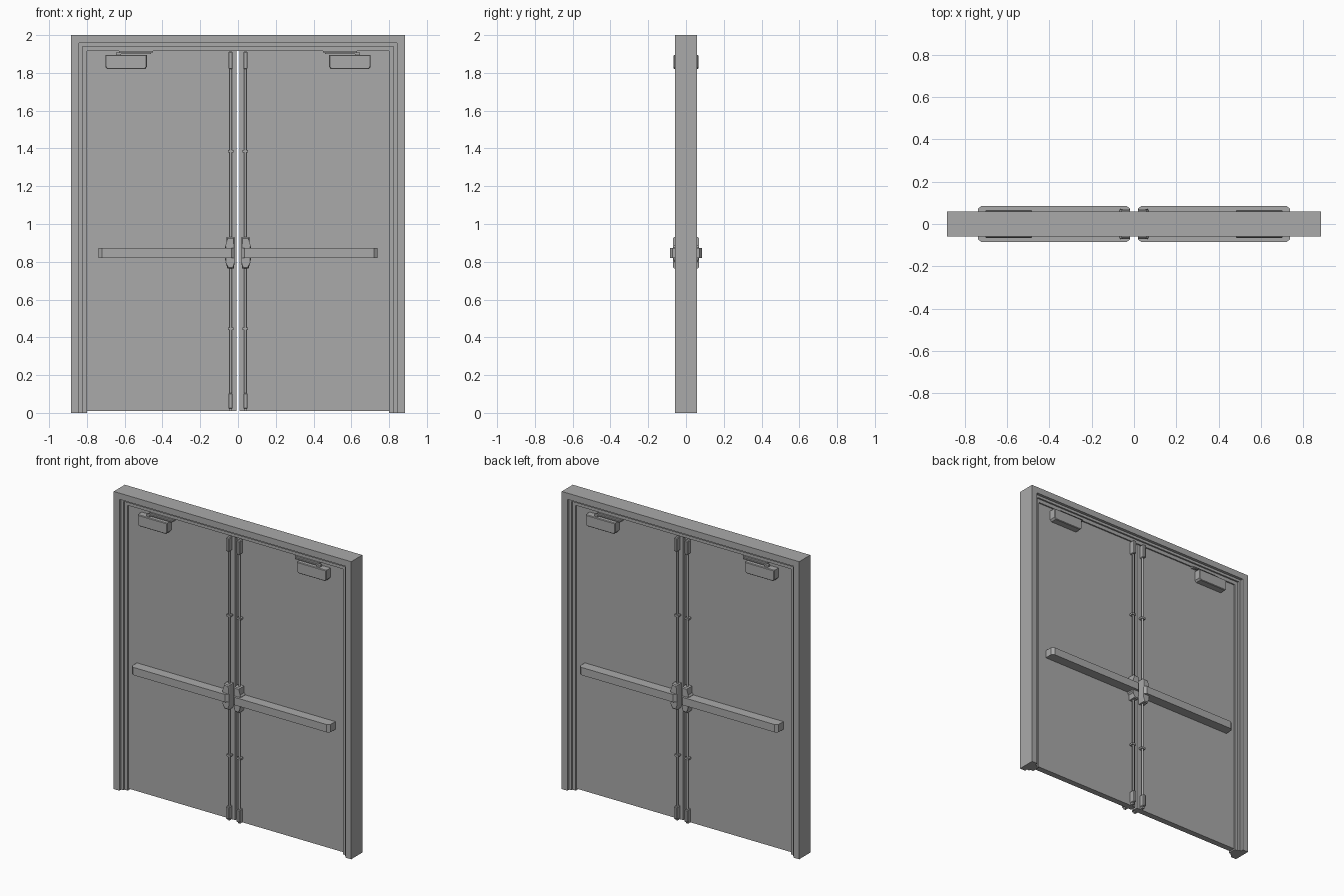
import bpy, bmesh
from mathutils import Vector

cube = bpy.data.objects.get("Cube")
if cube:
    bpy.data.objects.remove(cube, do_unlink=True)

GREY = (0.4, 0.4, 0.4, 1)
metal = bpy.data.materials.new("plain grey")
metal.use_nodes = True
metal.diffuse_color = GREY
metal.node_tree.nodes["Principled BSDF"].inputs["Base Color"].default_value = GREY


def finish(name, bm, mirror=(True, True)):
    """Turn a bmesh into an object, mirrored across the door pair and faces."""
    bmesh.ops.recalc_face_normals(bm, faces=bm.faces)
    mesh = bpy.data.meshes.new(name)
    bm.to_mesh(mesh)
    bm.free()
    mesh.materials.append(metal)
    obj = bpy.data.objects.new(name, mesh)
    bpy.context.collection.objects.link(obj)
    if any(mirror):
        mod = obj.modifiers.new("mirror", "MIRROR")
        mod.use_axis = (mirror[0], mirror[1], False)
        mod.use_mirror_merge = False
    return obj


def box(name, x, y, z, mirror=(True, True), bevel=0):
    bm = bmesh.new()
    bmesh.ops.create_cube(bm, size=1)
    for v in bm.verts:
        v.co = Vector([(lo + hi) / 2 + c * (hi - lo) for c, (lo, hi) in zip(v.co, (x, y, z))])
    if bevel:
        bmesh.ops.bevel(bm, geom=bm.edges[:], offset=bevel, segments=1, affect="EDGES")
    return finish(name, bm, mirror)


def prism(name, outline, axis, lo, hi, front_bevel=0):
    """Extrude an outline along y (outline in x, z) or z (outline in x, y)."""
    def place(p, d):
        return (p[0], d, p[1]) if axis == "y" else (p[0], p[1], d)
    bm = bmesh.new()
    base = [bm.verts.new(place(p, lo)) for p in outline]
    cap = [bm.verts.new(place(p, hi)) for p in outline]
    bm.faces.new(base)
    front = bm.faces.new(cap)
    for i in range(len(base)):
        j = (i + 1) % len(base)
        bm.faces.new((base[i], base[j], cap[j], cap[i]))
    if front_bevel:
        bmesh.ops.bevel(bm, geom=front.edges[:], offset=front_bevel, segments=1, affect="EDGES")
    return finish(name, bm)


# Stepped frame swept up one jamb, over the head and down the other
half = [(0, 0.059), (0.042, 0.059), (0.042, 0.04), (0.059, 0.04), (0.059, 0.029), (0.083, 0.029)]
profile = half + [(t, -y) for t, y in reversed(half)]
bm = bmesh.new()
rings = []
for side, top in ((-1, False), (-1, True), (1, True), (1, False)):
    rings.append([bm.verts.new((side * (0.883 - t), y, 2 - t if top else 0)) for t, y in profile])
for a, b in zip(rings, rings[1:]):
    for i in range(len(a)):
        j = (i + 1) % len(a)
        bm.faces.new((a[i], a[j], b[j], b[i]))
bm.faces.new(rings[0])
bm.faces.new(rings[-1])
finish("door_frame", bm, (False, False))

# Door leaves
FACE = -0.02
box("door_leaf", (0.007, 0.8), (FACE, -FACE), (0.01, 1.917), (True, False))

# Push bars, with sloped outer ends
prism("push_bar", [(0.018, FACE), (0.738, FACE), (0.738, -0.072), (0.72, -0.086),
                   (0.035, -0.086), (0.018, -0.072)], "z", 0.82, 0.872)

# Latch housing behind the inner end of each bar
prism("latch_housing", [(0.018, 0.93), (0.06, 0.93), (0.06, 0.885), (0.069, 0.875), (0.069, 0.81),
                        (0.06, 0.8), (0.056, 0.765), (0.022, 0.765), (0.018, 0.8)],
      "y", FACE, -0.07, 0.006)

# Vertical rods with guides and end latches
bm = bmesh.new()
bmesh.ops.create_cone(bm, cap_ends=True, segments=10, radius1=0.007, radius2=0.007, depth=1.78)
bmesh.ops.translate(bm, verts=bm.verts, vec=(0.038, -0.038, 0.96))
rod = finish("vertical_rod", bm)
for poly in rod.data.polygons:
    poly.use_smooth = len(poly.vertices) == 4
for name, z in (("lower", 0.445), ("upper", 1.385)):
    box(name + "_rod_guide", (0.024, 0.053), (-0.048, FACE), (z - 0.006, z + 0.006))
box("top_latch", (0.028, 0.051), (-0.058, FACE), (1.82, 1.912), bevel=0.004)
box("bottom_latch", (0.028, 0.051), (-0.058, FACE), (0.022, 0.105), bevel=0.004)
box("bottom_bolt", (0.032, 0.047), (-0.045, FACE), (0.01, 0.03))

# Door closers with clipped lower corners
prism("closer_body", [(0.482, 1.895), (0.702, 1.895), (0.702, 1.832), (0.692, 1.82),
                      (0.492, 1.82), (0.482, 1.832)], "y", FACE, -0.066, 0.004)
box("closer_spindle", (0.62, 0.645), (-0.052, -0.03), (1.893, 1.906))
box("closer_arm", (0.46, 0.645), (-0.05, -0.036), (1.901, 1.907))
box("closer_track", (0.45, 0.63), (-0.04, FACE), (1.907, 1.917))
